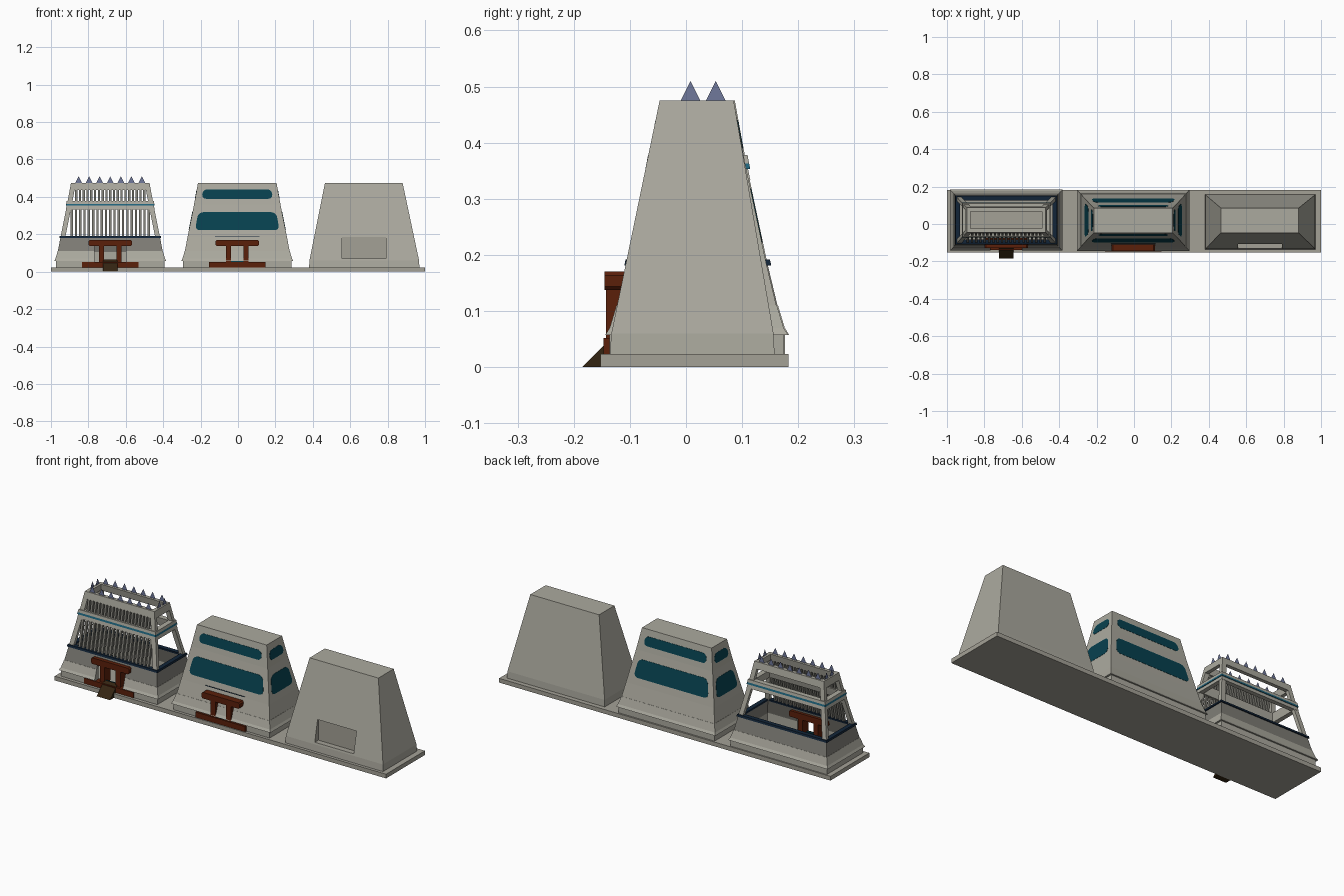
import bpy, bmesh, math

if "Cube" in bpy.data.objects:
    bpy.data.objects.remove(bpy.data.objects["Cube"], do_unlink=True)


def material(name, rgb):
    m = bpy.data.materials.new(name)
    m.use_nodes = True
    m.diffuse_color = (*rgb, 1)
    b = m.node_tree.nodes["Principled BSDF"]
    b.inputs["Base Color"].default_value = (*rgb, 1)
    b.inputs["Roughness"].default_value = 0.8
    return m


STONE = material("warm grey stone", (0.41, 0.4, 0.345))
SLAB = material("slab grey", (0.37, 0.355, 0.305))
DARK = material("dark grey stone", (0.21, 0.205, 0.18))
TEAL = material("dark teal glass", (0.002, 0.052, 0.078))
BLUE = material("teal blue trim", (0.014, 0.13, 0.21))
NAVY = material("navy trim", (0.006, 0.018, 0.04))
RED = material("red brown timber", (0.105, 0.014, 0.003))
BROWN = material("dark brown ramp", (0.034, 0.018, 0.006))
SPIKE = material("slate blue", (0.16, 0.19, 0.33))


def finish(name, bm, mat):
    bmesh.ops.recalc_face_normals(bm, faces=bm.faces)
    me = bpy.data.meshes.new(name)
    bm.to_mesh(me)
    bm.free()
    me.materials.append(mat)
    ob = bpy.data.objects.new(name, me)
    bpy.context.collection.objects.link(ob)
    return ob


def skin(bm, loops, closed=False):
    """Join equal point loops with quads, capped unless the loops form a ring."""
    rows = [[bm.verts.new(p) for p in loop] for loop in loops]
    n = len(rows[0])
    for a, b in zip(rows, rows[1:] + (rows[:1] if closed else [])):
        for i in range(n):
            bm.faces.new((a[i], a[(i + 1) % n], b[(i + 1) % n], b[i]))
    if not closed:
        bm.faces.new(rows[0])
        bm.faces.new(rows[-1])


def loft(name, mat, loops, closed=False):
    bm = bmesh.new()
    skin(bm, loops, closed)
    return finish(name, bm, mat)


def rect(z, x0, x1, y0, y1):
    return [(x0, y0, z), (x1, y0, z), (x1, y1, z), (x0, y1, z)]


def box(name, mat, x0, x1, y0, y1, z0, z1):
    return loft(name, mat, [rect(z0, x0, x1, y0, y1), rect(z1, x0, x1, y0, y1)])


def cut(targets, *size):
    """Subtract a box; its material lines the cut."""
    cutter = box("cutter", SLAB, *size)
    for ob in targets:
        mod = ob.modifiers.new("cut", "BOOLEAN")
        mod.operation, mod.object, mod.solver = "DIFFERENCE", cutter, "EXACT"
        mod.material_mode = "TRANSFER"
        bpy.context.view_layer.objects.active = ob
        bpy.ops.object.modifier_apply(modifier="cut")
    bpy.data.objects.remove(cutter, do_unlink=True)


# Half width and half depth of the tapering walls at each height
PROFILE = [(0.058, 0.287, 0.152), (0.11, 0.28, 0.142), (0.185, 0.266, 0.124),
           (0.36, 0.231, 0.087), (0.475, 0.21, 0.066)]
MIDDLE = MX, MY = -0.004, 0.019
TOWER = LX, LY = -0.683, 0.021


def half(z):
    for (za, xa, ya), (zb, xb, yb) in zip(PROFILE, PROFILE[1:]):
        if z <= zb:
            t = (z - za) / (zb - za)
            return xa + t * (xb - xa), ya + t * (yb - ya)
    return PROFILE[-1][1:]


def around(c, z, hx, hy):
    return rect(z, c[0] - hx, c[0] + hx, c[1] - hy, c[1] + hy)


def level(c, z, grow=0.0):
    hx, hy = half(z)
    return around(c, z, hx + grow, hy + grow)


def ring(name, mat, c, zs, grow, thick):
    """Hollow band that follows the tapering walls."""
    outer = [level(c, z, grow) for z in zs]
    inner = [level(c, z, grow - thick) for z in reversed(zs)]
    return loft(name, mat, outer + inner, closed=True)


def plinth_and_skirt(prefix, c):
    foot = [around(c, z, 0.29, 0.155) for z in (0.02, 0.06)]
    hole = [around(c, z, 0.26, 0.125) for z in (0.06, 0.02)]
    plinth = loft(prefix + "_plinth", STONE, foot + hole, closed=True)
    outer = [around(c, *s) for s in ((0.057, 0.3, 0.163), (0.07, 0.293, 0.155), (0.11, 0.281, 0.143))]
    inner = [around(c, z, 0.265, 0.127) for z in (0.11, 0.057)]
    return plinth, loft(prefix + "_skirt", STONE, outer + inner, closed=True)


def porch(prefix, cx, y_step, y_out, y_in):
    box(prefix + "_porch_step", RED, cx - 0.15, cx + 0.15, y_step, -0.1, 0.023, 0.052)
    for side, s in (("left", 1), ("right", -1)):
        x = cx + s * 0.047
        box(f"{prefix}_porch_post_{side}", RED, x - 0.014, x + 0.014, y_out + 0.002, y_in, 0.05, 0.14)
    # Lintel with chamfered ends
    prof = [(-0.115, 0.144), (-0.108, 0.137), (0.108, 0.137), (0.115, 0.144),
            (0.115, 0.163), (0.108, 0.17), (-0.108, 0.17), (-0.115, 0.163)]
    loft(prefix + "_porch_lintel", RED, [[(cx + u, y, z) for u, z in prof] for y in (y_out, y_in)])
    box(prefix + "_door_sill", TEAL, cx - 0.033, cx + 0.033, y_out + 0.006, y_out + 0.02, 0.05, 0.062)


# Common base
box("base_slab", SLAB, -1, 1, -0.152, 0.183, 0, 0.023)

# Plain block with a recessed niche
block = loft("plain_block", STONE, [
    rect(0.02, 0.38, 0.97, -0.136, 0.158), rect(0.06, 0.382, 0.968, -0.133, 0.156),
    rect(0.475, 0.465, 0.88, -0.047, 0.085)])
cut([block], 0.555, 0.79, -0.3, -0.1, 0.07, 0.185)

# Middle building
plinth_and_skirt("middle", MIDDLE)
loft("middle_walls", STONE, [level(MIDDLE, p[0]) for p in PROFILE])
porch("middle", MX, -0.147, -0.145, -0.09)
box("middle_door_trim", NAVY, MX - 0.118, MX + 0.118, -0.1065, -0.1, 0.188, 0.191)


def window(name, z0, z1, w0, w1, side):
    """Rounded glass plate lying on one sloping wall."""
    r = min(0.025, (z1 - z0) * 0.45)
    pts = []
    for k, (sx, top) in enumerate(((1, 1), (-1, 1), (-1, 0), (1, 0))):
        for i in range(5):
            a = math.radians(90 * k + 22.5 * i)
            z = (z1 - r if top else z0 + r) + r * math.sin(a)
            w = w0 + (w1 - w0) * (z - z0) / (z1 - z0)
            pts.append((sx * (w - r) + r * math.cos(a), z))
    loops = []
    for off in (-0.004, 0.0012):
        loop = []
        for u, z in pts:
            hx, hy = half(z)
            loop.append({"front": (MX + u, MY - hy - off, z), "back": (MX + u, MY + hy + off, z),
                         "left": (MX + hx + off, MY + u, z), "right": (MX - hx - off, MY + u, z)}[side])
        loops.append(loop)
    loft(f"{name}_{side}", TEAL, loops)


for side in ("front", "back", "left", "right"):
    long = side in ("front", "back")
    window("lower_window", 0.222, 0.318, *((0.226, 0.208) if long else (0.092, 0.072)), side)
    window("upper_window", 0.39, 0.44, *((0.19, 0.184) if long else (0.062, 0.052)), side)

# Open tower: hollow lower wall with a doorway, bands and an open rim
plinth, skirt = plinth_and_skirt("tower", TOWER)
wall = ring("tower_lower_wall", DARK, TOWER, (0.06, 0.11, 0.185), 0, 0.016)
cut([plinth, skirt, wall], LX - 0.085, LX + 0.085, -0.2, -0.08, 0.05, 0.137)
ring("navy_band", NAVY, TOWER, (0.181, 0.192), 0.006, 0.024)
ring("middle_beam", STONE, TOWER, (0.333, 0.36, 0.364), 0.001, 0.024)
ring("middle_beam_cap", STONE, TOWER, (0.363, 0.378), 0.005, 0.028)
ring("blue_band", BLUE, TOWER, (0.353, 0.363), 0.005, 0.02)
ring("tower_rim", STONE, TOWER, (0.438, 0.475), 0, 0.02)
porch("tower", LX, -0.138, -0.128, -0.075)

# Slanted corner posts
for sx, nx in ((1, "left"), (-1, "right")):
    for sy, ny in ((-1, "front"), (1, "back")):
        loops = []
        for z in (0.185, 0.36, 0.45):
            hx, hy = half(z)
            xa, ya = LX + sx * hx, LY + sy * hy
            xb, yb = xa - sx * 0.026, ya - sy * 0.02
            loops.append(rect(z, min(xa, xb), max(xa, xb), min(ya, yb), max(ya, yb)))
        loft(f"corner_post_{ny}_{nx}", STONE, loops)


# Rows of upright slats along the front openings
def slats(name, z0, z1, reach, count):
    bm = bmesh.new()
    for i in range(count):
        x = LX + reach * (2 * i / (count - 1) - 1)
        loops = []
        for z in (z0, z1):
            y = LY - half(z)[1]
            loops.append(rect(z, x - 0.006, x + 0.006, y + 0.002, y + 0.016))
        skin(bm, loops)
    finish(name, bm, DARK)


slats("lower_slats", 0.185, 0.34, 0.206, 19)
slats("upper_slats", 0.37, 0.445, 0.182, 19)

# Flat triangular spikes standing along the rim
bm = bmesh.new()
for s in (1, -1):
    spikes = [(LX + (i - 3) * 0.0565, LY + s * 0.058, 0.018, 0) for i in range(7)]
    spikes += [(LX + s * 0.202, y, 0, 0.018) for y in (0.008, 0.053)]
    for x, y, dx, dy in spikes:
        bm.faces.new([bm.verts.new(p) for p in (
            (x - dx, y - dy, 0.474), (x + dx, y + dy, 0.474), (x, y, 0.51))])
finish("rim_spikes", bm, SPIKE)

# Entrance ramp
loft("entrance_ramp", BROWN, [[(x, -0.185, 0), (x, -0.12, 0), (x, -0.12, 0.065)]
                              for x in (LX - 0.04, LX + 0.04)])
